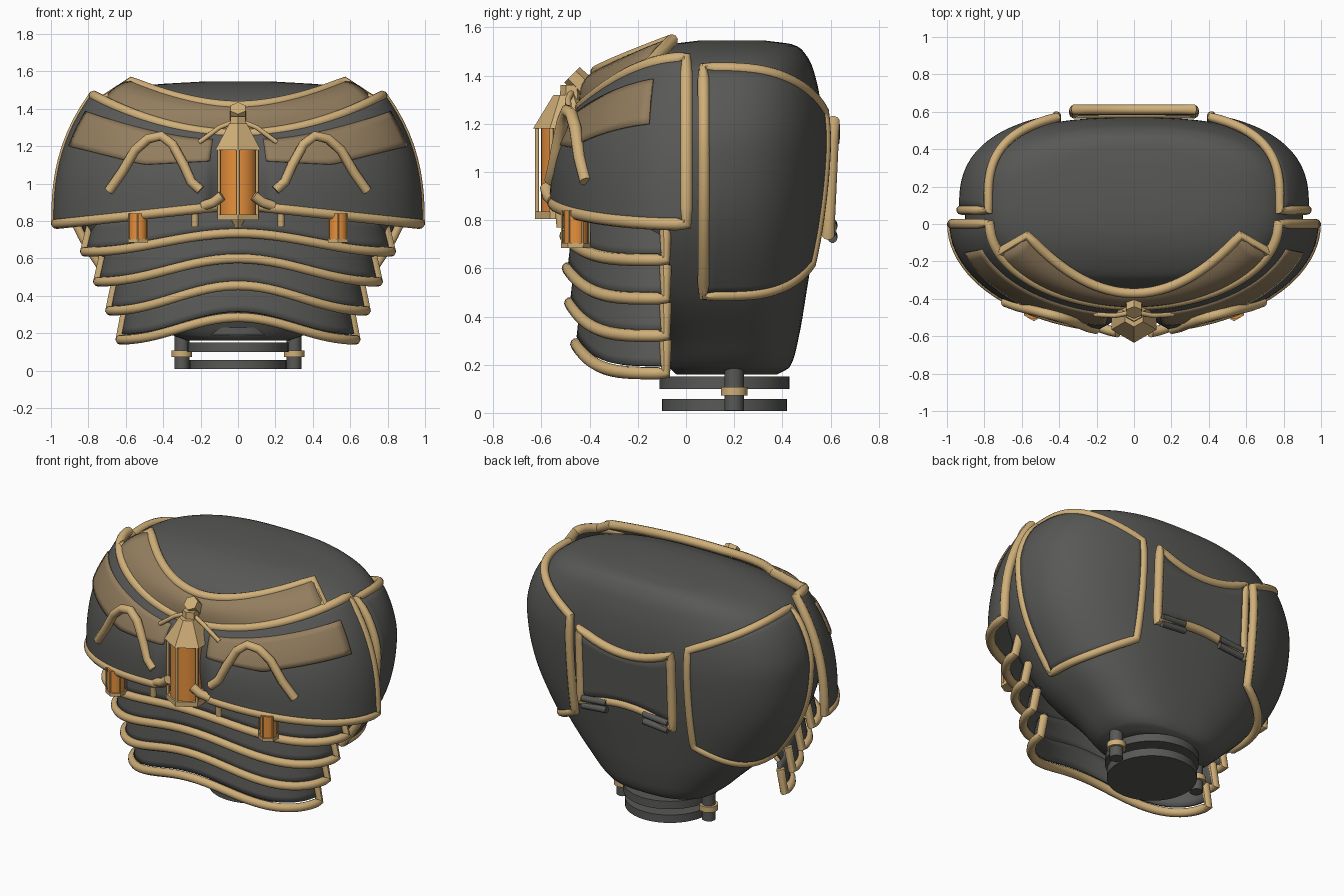
import bpy, bmesh, math
from mathutils import Vector

if "Cube" in bpy.data.objects:
    bpy.data.objects.remove(bpy.data.objects["Cube"])

PI = math.pi


def material(name, rgb):
    m = bpy.data.materials.new(name)
    m.diffuse_color = (*rgb, 1)
    m.use_nodes = True
    m.node_tree.nodes["Principled BSDF"].inputs["Base Color"].default_value = m.diffuse_color
    return m


DARK = material("dark_grey", (0.098, 0.098, 0.093))
TAN = material("tan_trim", (0.63, 0.43, 0.19))
PANEL = material("dull_tan", (0.29, 0.205, 0.113))
GLASS = material("orange_glass", (0.8, 0.28, 0.045))


def finish(ob, mat, angle=40):
    ob.data.materials.clear()
    ob.data.materials.append(mat)
    bpy.ops.object.select_all(action='DESELECT')
    ob.select_set(True)
    bpy.context.view_layer.objects.active = ob
    bpy.ops.object.shade_smooth_by_angle(angle=math.radians(angle))
    return ob


def tube(name, pts, r=0.025, closed=False, mat=TAN):
    cu = bpy.data.curves.new(name, 'CURVE')
    cu.dimensions = '3D'
    cu.bevel_depth, cu.bevel_resolution, cu.use_fill_caps = r, 3, True
    sp = cu.splines.new('POLY')
    sp.points.add(len(pts) - 1)
    for p, q in zip(sp.points, pts):
        p.co = (*q, 1)
    sp.use_cyclic_u = closed
    ob = bpy.data.objects.new(name, cu)
    bpy.context.collection.objects.link(ob)
    bpy.ops.object.select_all(action='DESELECT')
    ob.select_set(True)
    bpy.context.view_layer.objects.active = ob
    bpy.ops.object.convert(target='MESH')
    return finish(bpy.context.view_layer.objects.active, mat)


def sheet(name, f, nu, nv, mat, thick=0.02):
    """Grid surface f(u, v) over the unit square, given a thickness."""
    vs = [f(i / nu, j / nv) for j in range(nv + 1) for i in range(nu + 1)]
    w = nu + 1
    fs = [(j * w + i, j * w + i + 1, (j + 1) * w + i + 1, (j + 1) * w + i)
          for j in range(nv) for i in range(nu)]
    me = bpy.data.meshes.new(name)
    me.from_pydata(vs, [], fs)
    ob = bpy.data.objects.new(name, me)
    bpy.context.collection.objects.link(ob)
    so = ob.modifiers.new("thickness", 'SOLIDIFY')
    so.thickness, so.offset = thick, 0
    return finish(ob, mat)


def drum(name, loc, r1, r2, h, mat, sides=32, tilt=0.0):
    bpy.ops.mesh.primitive_cone_add(vertices=sides, radius1=r1, radius2=r2, depth=h,
                                    location=loc, rotation=(tilt, 0, 0))
    ob = bpy.context.object
    ob.name = name
    return finish(ob, mat, 35)


# Body: stacked superellipse rings (z, half width, front y, back y)
RINGS = [(0.16, 0.27, -0.04, 0.38), (0.19, 0.35, -0.07, 0.43), (0.3, 0.47, -0.13, 0.465),
         (0.5, 0.67, -0.28, 0.50), (0.8, 0.85, -0.38, 0.545), (1.1, 0.905, -0.40, 0.57),
         (1.28, 0.865, -0.36, 0.56), (1.42, 0.77, -0.29, 0.53), (1.49, 0.64, -0.18, 0.495),
         (1.53, 0.44, -0.06, 0.44), (1.545, 0.2, 0.05, 0.33)]
N = 2.6


def ring(z):
    k = max(i for i in range(len(RINGS) - 1) if i == 0 or RINGS[i][0] <= z)
    p, q = RINGS[k], RINGS[k + 1]
    h = q[0] - p[0]
    t = min(1, max(0, (z - p[0]) / h))

    def slope(i, c):
        a, b = RINGS[max(i - 1, 0)], RINGS[min(i + 1, len(RINGS) - 1)]
        return (b[c] - a[c]) / (b[0] - a[0])
    out = []
    for c in (1, 2, 3):
        out.append((2*t**3 - 3*t*t + 1) * p[c] + (t**3 - 2*t*t + t) * h * slope(k, c)
                   + (3*t*t - 2*t**3) * q[c] + (t**3 - t*t) * h * slope(k + 1, c))
    return out[0], (out[1] + out[2]) / 2, (out[2] - out[1]) / 2


def spow(v):
    return math.copysign(abs(v) ** (2 / N), v)


def body_pt(phi, z, grow=0.0):
    a, yc, b = ring(z)
    return Vector(((a + grow) * spow(math.cos(phi)), yc + (b + grow) * spow(math.sin(phi)), z))


bm = bmesh.new()
zs = []
for p, q in zip(RINGS, RINGS[1:]):
    zs += [p[0] + (q[0] - p[0]) * k / 4 for k in range(4)]
zs.append(RINGS[-1][0])
loops = [[bm.verts.new(body_pt(2 * PI * i / 72, z)) for i in range(72)] for z in zs]
for lo, hi in zip(loops, loops[1:]):
    for i in range(72):
        bm.faces.new((lo[i], lo[(i + 1) % 72], hi[(i + 1) % 72], hi[i]))
bm.faces.new(loops[0][::-1])
bm.faces.new(loops[-1])
me = bpy.data.meshes.new("body")
bm.to_mesh(me)
body = bpy.data.objects.new("body", me)
bpy.context.collection.objects.link(body)
finish(body, DARK, 50)


# Chest plate: t runs side to side, s runs bottom to top, recessed behind the centre lantern
def chest_z(c):
    return 0.785 + 0.105 * (1 - abs(c)), 1.265 + 0.205 * c * c


def chest(t, s, grow=1.0):
    c = math.cos(t)
    lo, hi = chest_z(c)
    s = max(s, 0)
    recess = 0.07 * max(0, min(1, (0.19 - abs(c)) / 0.07)) * max(0, 1 - s)
    return Vector(((0.972 - 0.2 * s ** 2.5) * c * grow,
                   recess - (0.56 - 0.125 * s ** 3) * math.sin(t) * grow, lo + (hi - lo) * s))


def on_chest(x, z, grow=1.0):
    s = 0.5
    for _ in range(15):
        c = max(-1, min(1, x / (0.972 - 0.2 * s ** 2.5)))
        lo, hi = chest_z(c)
        s = max(0, min(1, (z - lo) / (hi - lo)))
    return chest(math.acos(c), s, grow)


sheet("chest_plate", lambda u, v: chest(PI * u, v), 96, 20, DARK, 0.03)
rim = [chest(PI * i / 48, 0) for i in range(49)] + [chest(PI, j / 10) for j in range(1, 10)]
rim += [chest(PI * (1 - i / 48), 1) for i in range(49)] + [chest(0, 1 - j / 10) for j in range(1, 10)]
tube("chest_trim", rim, 0.028, True)


# Collar band and its trim
def collar(u, v):
    w = 2 * u - 1
    c = 0.72 * w / 0.77
    low = Vector((0.72 * w, -0.435 * math.sqrt(1 - c * c), chest_z(c)[1]))
    top = Vector((0.57 * w, -0.37 + 0.31 * w * w, 1.415 + 0.13 * abs(w) ** 1.8))
    puff = 0.02 * math.sin(PI * v)
    return low.lerp(top, v) + Vector((0, -puff, puff))


sheet("collar", collar, 40, 8, PANEL)
tube("collar_trim", [collar(0, 0)] + [collar(i / 32, 1) for i in range(33)] + [collar(1, 0)], 0.027)

SIDES = ((1, "right"), (-1, "left"))
ARCH = [(0.69, 0.96), (0.62, 1.06), (0.55, 1.18), (0.48, 1.24), (0.41, 1.255),
        (0.35, 1.21), (0.29, 1.1), (0.25, 1.01), (0.2, 0.965)]


def side_pt(u, v, m):
    z = (0.49 + 0.13 * u ** 3) * (1 - v) + (1.43 - 0.18 * u ** 2.5) * v
    a, yc, b = ring(z)
    q = (0.075 - yc) / b
    p0 = math.asin(math.copysign(abs(q) ** (N / 2), q))
    p1 = math.acos(min(1, 0.4 / a) ** (N / 2))
    p = body_pt(p0 + (p1 - p0) * u, z, 0.02 + 0.012 * u)
    return Vector((p.x * m, p.y, p.z))


for m, side in SIDES:
    # Painted chest panel
    def paint(u, v):
        c = 0.16 + 0.8 * u
        low = 1.12 - 0.02 * min(1, u * 2) + 0.1 * max(0, (u - 0.45) / 0.55)
        z = low + (1.235 + 0.15 * u ** 1.6 - low) * v
        lo, hi = chest_z(c)
        p = chest(math.acos(c), (z - lo) / (hi - lo), 1.034)
        return Vector((p.x * m, p.y, p.z))
    sheet(side + "_chest_panel", paint, 32, 6, PANEL, 0.008)
    tube(side + "_chest_arch",
         [(x * m, -0.575 * math.sqrt(1 - x * x) * (1 - 0.2 * (z - 0.96)), z) for x, z in ARCH], 0.026)

    # Rear side plate
    sheet(side + "_side_plate", lambda u, v: side_pt(u, v, m), 24, 24, DARK)
    n = [i / 20 for i in range(20)]
    edge = [(u, 0) for u in n] + [(1, v) for v in n] + [(1 - u, 1) for u in n] + [(0, 1 - v) for v in n]
    tube(side + "_side_trim", [side_pt(u, v, m) for u, v in edge], 0.025, True)

    # Base posts with bands
    drum(side + "_post", (0.3 * m, 0.2, 0.1), 0.04, 0.04, 0.18, DARK, 12)
    drum(side + "_post_band", (0.3 * m, 0.2, 0.09), 0.055, 0.055, 0.035, TAN, 16)
    # Short struts under the chest
    tube(side + "_strut", [(0.23 * m, -0.52, 0.77), (0.23 * m, -0.53, 0.88)], 0.018)

# Belly bands: (half width, front depth, end z, centre z)
BANDS = [(0.82, 0.50, 0.635, 0.735), (0.75, 0.49, 0.475, 0.60),
         (0.685, 0.48, 0.32, 0.455), (0.63, 0.455, 0.165, 0.285)]
for k, (a, d, e, c) in enumerate(BANDS):
    def band(u, v, g=1.0):
        t = PI * u
        x = math.cos(t)
        g *= 1 - 0.045 * v
        return Vector((a * x * g, -0.085 - (d - 0.085) * math.sin(t) * g,
                       e + (c - e) * math.cos(PI / 2 * x) ** 2 + 0.15 * v))
    v0 = 0.2 if k == 3 else 0.1
    sheet("belly_plate_%d" % (k + 1), lambda u, v: band(u, v0 + (1.1 - v0) * v, 0.98), 40, 4, DARK)
    tube("belly_trim_%d" % (k + 1),
         [band(0, 0.9)] + [band(i / 40, 0) for i in range(41)] + [band(1, 0.9)], 0.026)

# Base discs
for i, (z, r, h) in enumerate([(0.033, 0.26, 0.05), (0.125, 0.27, 0.05), (0.21, 0.265, 0.04)]):
    drum("base_disc_%d" % (i + 1), (0, 0.16, z), r, r, h, DARK, 40)


# Lanterns
def lantern(name, x, y, z0, z1, r, base):
    drum(name + "_base", (x, y, z0 + base / 2), r * 1.08, r * 1.08, base, TAN, 6)
    drum(name + "_glass", (x, y, (z0 + z1) / 2 + 0.005), r * 0.87, r * 0.87, z1 - z0 - 0.01, GLASS, 24)
    for i in range(6):
        t = PI / 6 + i * PI / 3
        px, py = x + r * math.cos(t), y + r * math.sin(t)
        tube(name + "_bar_%d" % i, [(px, py, z0 + 0.01), (px, py, z1)], r * 0.075)


lantern("centre_lantern", 0, -0.5, 0.805, 1.19, 0.118, 0.03)
drum("lantern_roof", (0, -0.495, 1.25), 0.14, 0.055, 0.14, TAN, 6)
drum("lantern_neck", (0, -0.475, 1.33), 0.05, 0.045, 0.06, TAN, 6)
drum("lantern_knob", (0, -0.445, 1.375), 0.05, 0.045, 0.08, TAN, 6, PI / 4)
drum("lantern_foot", (0, -0.495, 0.785), 0.015, 0.04, 0.04, TAN, 6)
for m, side in SIDES:
    tube(side + "_lantern_cord", [(0, -0.47, 1.34), (0.1 * m, -0.49, 1.3),
                                  on_chest(0.2 * m, 1.22, 1.04)], 0.013)
    tube(side + "_lantern_hook", [(0.19 * m, -0.55, 0.88), (0.13 * m, -0.57, 0.9),
                                  (0.085 * m, -0.58, 0.935)], 0.027)
    lantern(side + "_small_lantern", 0.535 * m, -0.458, 0.685, 0.84, 0.057, 0.02)


# Back plate with trim and two clips
def back(u, v):
    w = 2 * u - 1
    lo, hi = 0.80 - 0.06 * w * w, 1.13 + 0.08 * w * w
    z = lo + (hi - lo) * v
    return Vector((0.32 * w, 0.59 + 0.022 * v, z))


sheet("back_plate", back, 16, 6, DARK)
n = [i / 12 for i in range(12)]
edge = [(u, 0) for u in n] + [(1, v) for v in n] + [(1 - u, 1) for u in n] + [(0, 1 - v) for v in n]
tube("back_trim", [back(u, v) for u, v in edge], 0.027, True)
for m, side in SIDES:
    for j in range(2):
        tube(side + "_back_clip_%d" % j, [(0.13 * m, 0.608, 0.785 - 0.045 * j),
                                          (0.3 * m, 0.608, 0.77 - 0.045 * j)], 0.02, mat=DARK)
